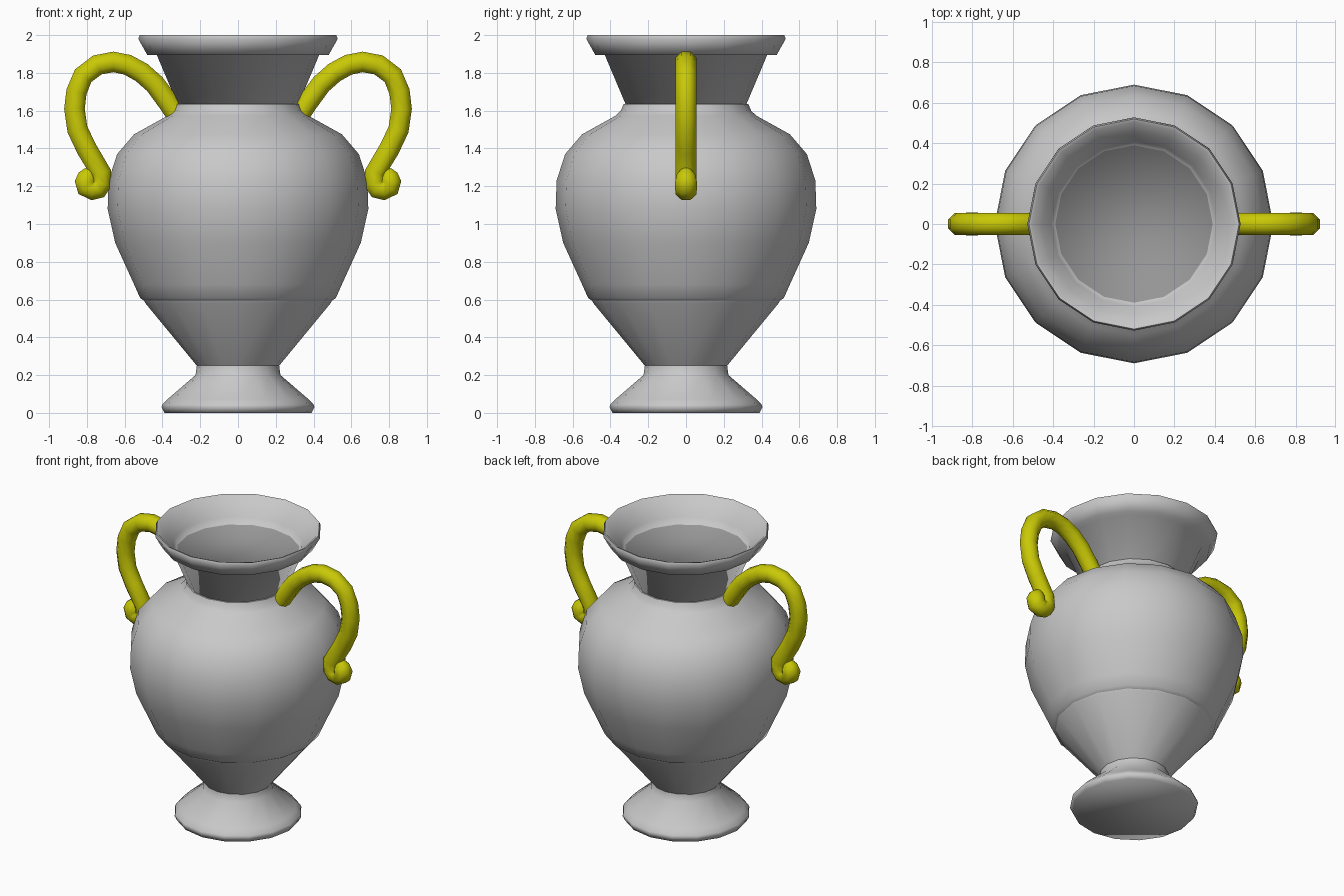
import bpy, bmesh, math

if "Cube" in bpy.data.objects:
    bpy.data.objects.remove(bpy.data.objects["Cube"])


def material(name, color):
    m = bpy.data.materials.new(name)
    m.diffuse_color = (*color, 1.0)
    m.use_nodes = True
    m.node_tree.nodes["Principled BSDF"].inputs["Base Color"].default_value = m.diffuse_color
    return m


grey = material("grey clay", (0.58, 0.58, 0.58))
dark_grey = material("dark grey filling", (0.30, 0.30, 0.30))
yellow = material("yellow glaze", (0.58, 0.58, 0.002))


def smooth(obj, degrees):
    bpy.ops.object.select_all(action='DESELECT')
    obj.select_set(True)
    bpy.context.view_layer.objects.active = obj
    bpy.ops.object.shade_smooth_by_angle(angle=math.radians(degrees))


def lathe(name, profile, mat, angle=35, cap_mat=None, sides=16):
    """Revolve an (r, z) profile around z; its two ends are capped."""
    bm = bmesh.new()
    rings = []
    for r, z in profile:
        rings.append([bm.verts.new((r * math.cos(2 * math.pi * i / sides),
                                    r * math.sin(2 * math.pi * i / sides), z))
                      for i in range(sides)])
    for a, b in zip(rings, rings[1:]):
        for i in range(sides):
            j = (i + 1) % sides
            bm.faces.new((a[i], a[j], b[j], b[i]))
    bm.faces.new(rings[0][::-1])
    top = bm.faces.new(rings[-1])
    if cap_mat:
        top.material_index = 1
    bmesh.ops.recalc_face_normals(bm, faces=bm.faces)
    me = bpy.data.meshes.new(name)
    bm.to_mesh(me)
    bm.free()
    me.materials.append(mat)
    if cap_mat:
        me.materials.append(cap_mat)
    obj = bpy.data.objects.new(name, me)
    bpy.context.collection.objects.link(obj)
    smooth(obj, angle)
    return obj


def handle(name, side):
    """Octagonal tube swept along an (x, z, relative radius) path."""
    path = [(0.33, 1.585, 1), (0.37, 1.645, 1), (0.44, 1.74, 1), (0.51, 1.802, 1),
            (0.585, 1.843, 1), (0.66, 1.858, 1), (0.745, 1.842, 1),
            (0.82, 1.785, 1), (0.855, 1.70, 1), (0.866, 1.61, 1),
            (0.85, 1.50, 1), (0.80, 1.395, 1), (0.725, 1.27, 1),
            (0.722, 1.215, 1), (0.74, 1.187, 1), (0.77, 1.18, 1.0),
            (0.80, 1.195, 1.05), (0.807, 1.225, 1.05), (0.798, 1.255, 0.9),
            (0.785, 1.285, 0.5)]
    cu = bpy.data.curves.new(name, 'CURVE')
    cu.dimensions = '3D'
    cu.bevel_depth = 0.059
    cu.bevel_resolution = 2
    cu.use_fill_caps = True
    sp = cu.splines.new('POLY')
    sp.points.add(len(path) - 1)
    for p, (x, z, r) in zip(sp.points, path):
        p.co = (side * x, 0, z, 1)
        p.radius = r
        p.tilt = math.radians(22.5)
    cu.materials.append(yellow)
    obj = bpy.data.objects.new(name, cu)
    bpy.context.collection.objects.link(obj)
    bpy.ops.object.select_all(action='DESELECT')
    obj.select_set(True)
    bpy.context.view_layer.objects.active = obj
    bpy.ops.object.convert(target='MESH')
    smooth(bpy.context.object, 60)


# Foot with its narrow collar
lathe("foot", [(0.39, 0), (0.405, 0.03), (0.40, 0.045), (0.37, 0.075),
               (0.225, 0.20), (0.218, 0.25)], grey, 70)

# Lower cone of the bowl
lathe("lower_bowl", [(0.218, 0.25), (0.49, 0.58), (0.50, 0.60)], grey)

# Rounded belly and shoulder
lathe("belly", [(0.48, 0.583), (0.518, 0.608), (0.55, 0.68), (0.65, 0.90),
                (0.69, 1.08), (0.685, 1.23), (0.64, 1.37), (0.55, 1.475),
                (0.37, 1.575), (0.345, 1.60), (0.33, 1.635)], grey)

# Flared neck with a soft rim, filled a little below the mouth
lathe("neck_and_rim", [(0.318, 1.63), (0.43, 1.895), (0.48, 1.895), (0.528, 1.98),
                       (0.52, 2.0), (0.505, 1.995), (0.455, 1.935), (0.41, 1.89),
                       (0.39, 1.845)], grey, 80, dark_grey)

# Scrolled handles, left and right
for label, side in (("left", -1), ("right", 1)):
    handle(label + "_handle", side)
